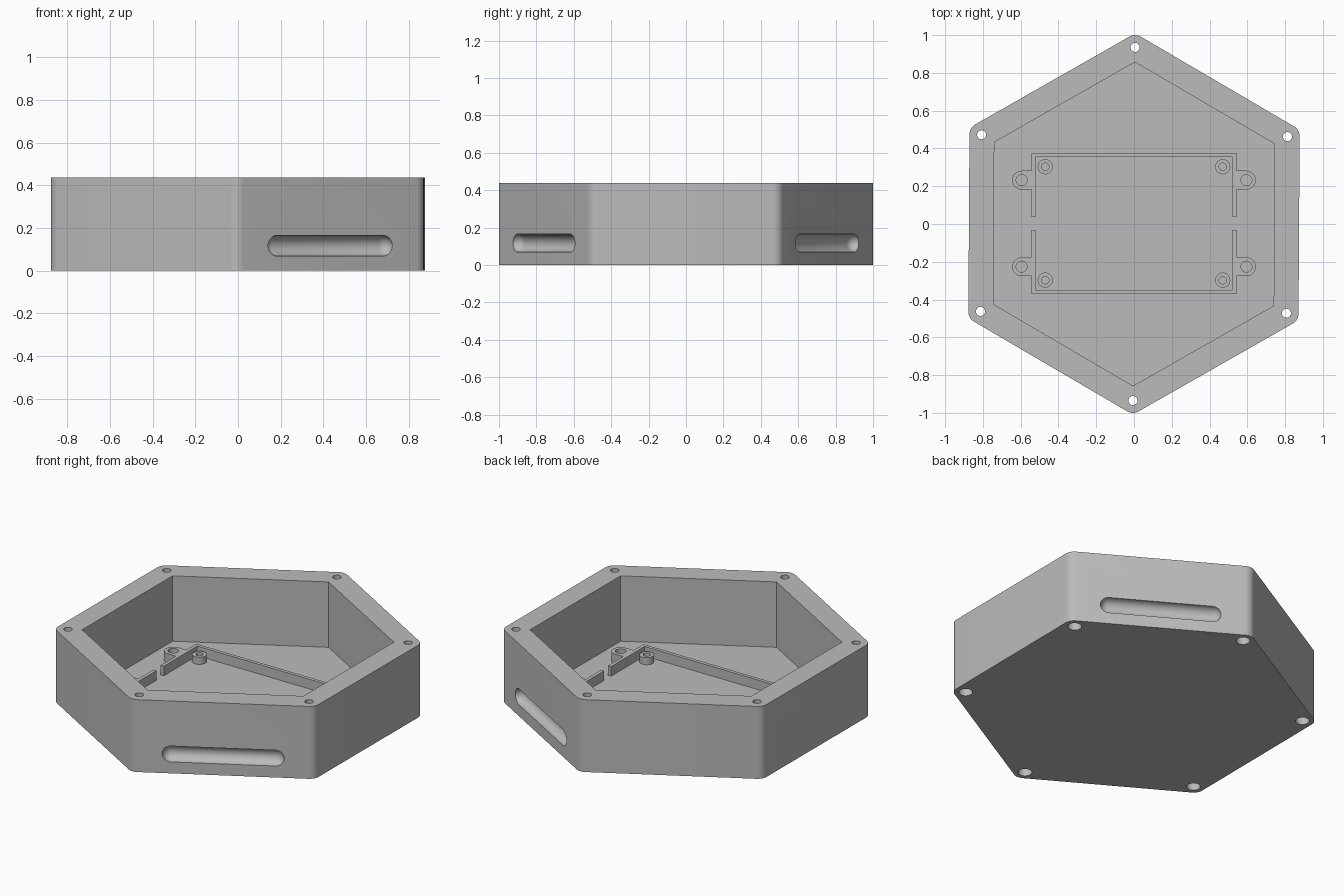
import bpy, bmesh
from math import cos, sin, pi, radians
from mathutils import Matrix, Vector

cube = bpy.data.objects.get("Cube")
if cube:
    bpy.data.objects.remove(cube, do_unlink=True)

TILT = radians(-0.35)
HEIGHT, FLOOR = 0.437, 0.042
APOTHEM = 0.874
FRAME_Y = 0.003

grey = bpy.data.materials.new("plain grey")
grey.use_nodes = True
colour = (0.5, 0.5, 0.5, 1)
grey.diffuse_color = colour
grey.node_tree.nodes["Principled BSDF"].inputs["Base Color"].default_value = colour


def make_object(name, bm):
    bmesh.ops.recalc_face_normals(bm, faces=bm.faces)
    mesh = bpy.data.meshes.new(name)
    bm.to_mesh(mesh)
    bm.free()
    mesh.materials.append(grey)
    obj = bpy.data.objects.new(name, mesh)
    bpy.context.collection.objects.link(obj)
    return obj


def prism(name, outline, low, high):
    bm = bmesh.new()
    base = bm.faces.new([bm.verts.new((x, y, low)) for x, y in outline])
    top = bmesh.ops.extrude_face_region(bm, geom=[base])["geom"]
    bmesh.ops.translate(bm, vec=(0, 0, high - low),
                        verts=[g for g in top if isinstance(g, bmesh.types.BMVert)])
    return make_object(name, bm)


def circle(x, y, r, n=32):
    return [(x + r * cos(2 * pi * i / n), y + r * sin(2 * pi * i / n)) for i in range(n)]


def box(x0, x1, y0, y1):
    return [(x0, y0), (x1, y0), (x1, y1), (x0, y1)]


def hexagon(radius, fillet=0, steps=8):
    points = []
    for k in range(6):
        a = k * pi / 3 + pi / 6 + TILT
        for i in range(steps + 1 if fillet else 1):
            b = a - pi / 6 + pi / 3 * i / steps
            points.append((radius * cos(a) + fillet * cos(b),
                           radius * sin(a) + fillet * sin(b)))
    return points


def boolean(obj, tool, operation="DIFFERENCE"):
    tool.hide_render = True
    mod = obj.modifiers.new("shape", "BOOLEAN")
    mod.operation, mod.solver, mod.object = operation, "EXACT", tool
    bpy.context.view_layer.objects.active = obj
    bpy.ops.object.modifier_apply(modifier=mod.name)
    bpy.data.objects.remove(tool, do_unlink=True)


def smooth(obj):
    bpy.ops.object.select_all(action="DESELECT")
    obj.select_set(True)
    bpy.context.view_layer.objects.active = obj
    bpy.ops.object.shade_smooth_by_angle(angle=radians(30))


# Hexagonal tray with rounded outer corners and a sharp inner pocket
fillet = 0.06
tray = prism("tray", hexagon((APOTHEM - fillet) / cos(pi / 6), fillet), 0, HEIGHT)
boolean(tray, prism("pocket_cutter", hexagon(0.857), FLOOR, 1))

# Corner screw holes, wider from below
for k in range(6):
    a = k * pi / 3 + pi / 6 + TILT
    x, y = 0.935 * cos(a), 0.935 * sin(a)
    boolean(tray, prism("screw_cutter", circle(x, y, 0.024), -0.1, 1))
    boolean(tray, prism("head_cutter", circle(x, y, 0.038), -0.1, 0.1))

# Round-ended finger grooves on alternate sides
for angle in (60, 180, 300):
    bm = bmesh.new()
    bmesh.ops.create_uvsphere(bm, u_segments=40, v_segments=21, radius=0.048)
    for v in bm.verts:
        v.co.z += 0.287 if v.co.z > 0 else -0.287
    a = radians(angle) + TILT
    place = (Matrix.Translation((APOTHEM * cos(a), APOTHEM * sin(a), 0.117))
             @ Matrix.Rotation(a, 4, "Z") @ Matrix.Rotation(pi / 2, 4, "X"))
    bmesh.ops.transform(bm, matrix=place, verts=bm.verts)
    boolean(tray, make_object("groove_cutter", bm))
smooth(tray)

# Board frame: a thin rectangular wall split at both sides, with screw ears
LOW, TOP = FLOOR - 0.01, 0.1
frame = prism("board_frame", box(-0.543, 0.543, FRAME_Y - 0.374, FRAME_Y + 0.374), LOW, TOP)
ears = [(sx * 0.595, FRAME_Y + sy * 0.229, sx) for sx in (-1, 1) for sy in (-1, 1)]
for x, y, sx in ears:
    arc = [(x + sx * 0.05 * cos(t), y + 0.05 * sin(t))
           for t in (pi * (i / 16 - 0.5) for i in range(17))]
    boolean(frame, prism("ear", arc + [(sx * 0.53, y + 0.05), (sx * 0.53, y - 0.05)],
                         LOW, TOP), "UNION")
boolean(frame, prism("inside_cutter", box(-0.522, 0.522, FRAME_Y - 0.353, FRAME_Y + 0.353), 0, 1))
boolean(frame, prism("gap_cutter", box(-1, 1, FRAME_Y - 0.034, FRAME_Y + 0.034), 0, 1))
for x, y, sx in ears:
    boolean(frame, prism("ear_hole_cutter", circle(x, y, 0.029), 0, 1))
smooth(frame)

# Hollow standoff posts at the frame corners
for sx, side in ((-1, "right"), (1, "left")):
    for sy, end in ((-1, "front"), (1, "back")):
        x, y = sx * 0.47, FRAME_Y + sy * 0.3
        post = prism(f"standoff_{end}_{side}", circle(x, y, 0.04), LOW, 0.085)
        boolean(post, prism("post_hole_cutter", circle(x, y, 0.02), 0, 1))
        smooth(post)
